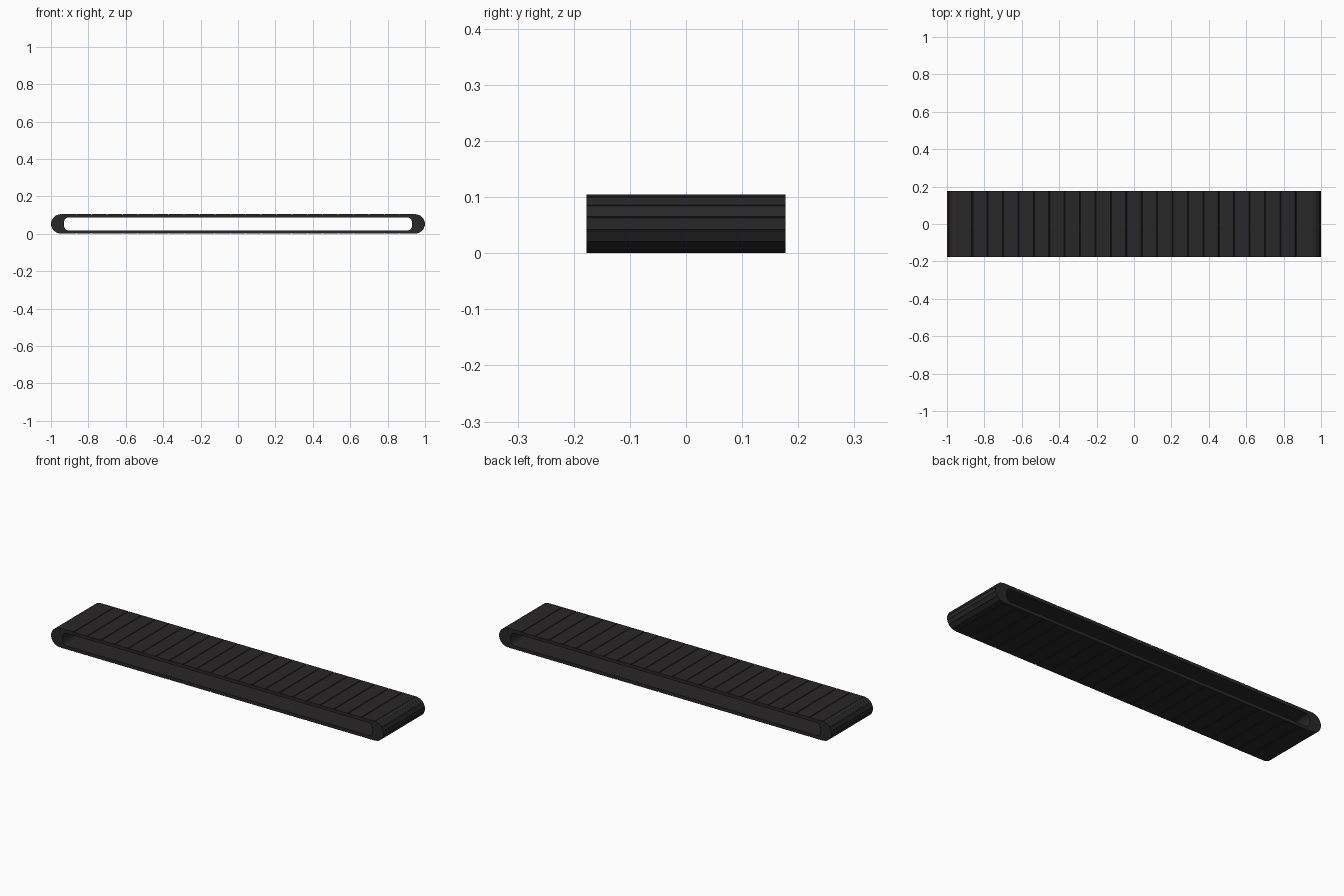
import bpy, bmesh, math
from mathutils import Vector

if "Cube" in bpy.data.objects:
    bpy.data.objects.remove(bpy.data.objects["Cube"])

HALF_W = 0.177      # half belt width (y)
R = 0.0525          # outer end radius
CX = 1.0 - R        # end centre
ZC = R              # loop centre height
STRAIGHT, TURN = 23, 7
IN_X, IN_RX, IN_RZ = 0.910, 0.022, 0.0345   # inner opening

mat = bpy.data.materials.new("black_rubber")
mat.diffuse_color = (0.022, 0.020, 0.021, 1)
mat.use_nodes = True
mat.node_tree.nodes["Principled BSDF"].inputs["Base Color"].default_value = mat.diffuse_color

# Slat boundaries around the loop as (outer point, inner point)
bounds = []


def add_run(sign):
    for i in range(STRAIGHT):
        x = sign * (-CX + 2 * CX * i / STRAIGHT)
        xi = max(-IN_X, min(IN_X, x))
        bounds.append((Vector((x, ZC + sign * R)), Vector((xi, ZC + sign * IN_RZ))))


def add_turn(sign):
    for i in range(TURN):
        a = math.pi / 2 - math.pi * i / TURN
        c, s = math.cos(a) * sign, math.sin(a) * sign
        bounds.append((Vector((sign * CX + R * c, ZC + R * s)),
                       Vector((sign * IN_X + IN_RX * c, ZC + IN_RZ * s))))


for sgn in (1, -1):
    add_run(sgn)
    add_turn(sgn)

# Each slat is a prism with chamfered outer edges, giving a groove at each joint
bm = bmesh.new()
for k, (o0, i0) in enumerate(bounds):
    o1, i1 = bounds[(k + 1) % len(bounds)]
    along = (o1 - o0).normalized()
    ch = 0.003 if (o1 - o0).length > 0.04 else 0.0015
    prof = [i0, o0 + (i0 - o0).normalized() * ch * 1.3, o0 + along * ch,
            o1 - along * ch, o1 + (i1 - o1).normalized() * ch * 1.3, i1]
    near = [bm.verts.new((p.x, -HALF_W, p.y)) for p in prof]
    far = [bm.verts.new((p.x, HALF_W, p.y)) for p in prof]
    bm.faces.new(near)
    bm.faces.new(far[::-1])
    for j in range(6):
        n = (j + 1) % 6
        bm.faces.new((near[n], near[j], far[j], far[n]))
bmesh.ops.recalc_face_normals(bm, faces=bm.faces[:])

mesh = bpy.data.meshes.new("slatted_belt")
bm.to_mesh(mesh)
bm.free()
belt = bpy.data.objects.new("slatted_belt", mesh)
bpy.context.collection.objects.link(belt)
mesh.materials.append(mat)
